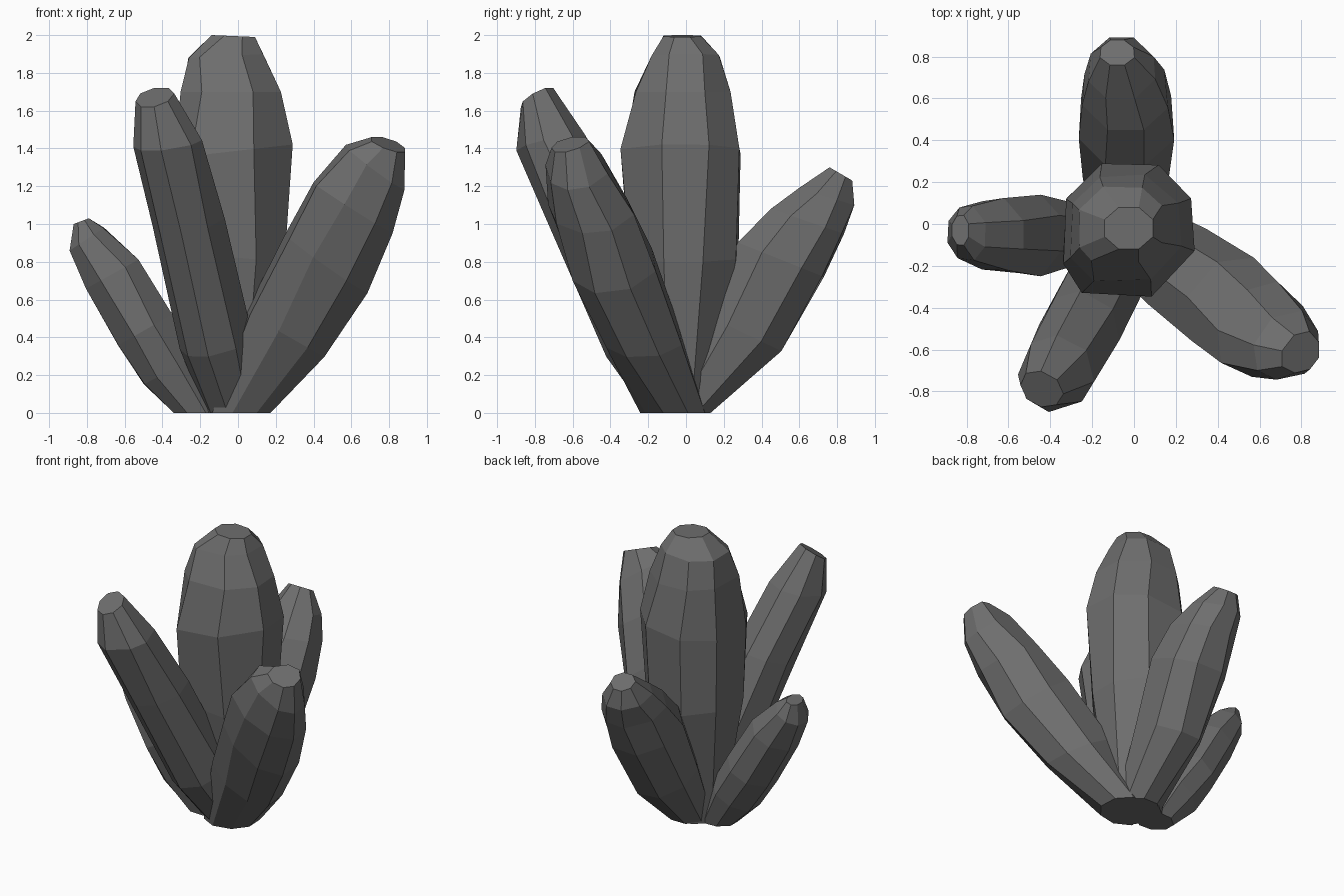
import bpy, bmesh, math, random
from mathutils import Vector

if "Cube" in bpy.data.objects:
    bpy.data.objects.remove(bpy.data.objects["Cube"])

random.seed(4)
SIDES = 8

stone = bpy.data.materials.new("dark_stone")
stone.diffuse_color = (0.155, 0.155, 0.155, 1)
stone.use_nodes = True
stone.node_tree.nodes["Principled BSDF"].inputs["Base Color"].default_value = stone.diffuse_color


def crystal(name, direction, stations, keel=0.06, skew=0, corner=1):
    """Loft flat-faced rings; station = (outer r, z, inner r, z, half width, side offset).
    keel narrows the outer underside, skew drops one side of each ring,
    corner squares off the inner right corner."""
    d = Vector((direction[0], direction[1], 0)).normalized()
    p = Vector((-d.y, d.x, 0))
    up = Vector((0, 0, 1))
    bm = bmesh.new()
    rings = []
    last = len(stations) - 1
    for k, (ro, zo, ri, zi, half, off) in enumerate(stations):
        outer = d * ro + up * zo
        inner = d * ri + up * zi
        mid, a = (outer + inner) / 2, (outer - inner) / 2
        inside = 0 < k < last
        ring = []
        for i in range(SIDES):
            t = 2 * math.pi * (i + 0.5) / SIDES
            t += random.uniform(-0.1, 0.1) if inside else 0
            c = math.cos(t) / math.cos(math.pi / SIDES)
            s = math.sin(t) / math.cos(math.pi / SIDES)
            if inside and c < 0 and s < 0:
                if c < s:
                    s *= corner
                else:
                    c *= corner
            side = half * s * (1 - keel * c)
            v = mid + a * c + p * (off + side)
            if inside:
                v.z -= skew * side
            v.z = min(max(v.z, 0), 2)
            ring.append(bm.verts.new(v))
        rings.append(ring)
    for r0, r1 in zip(rings, rings[1:]):
        for i in range(SIDES):
            n = (i + 1) % SIDES
            bm.faces.new((r0[i], r0[n], r1[n], r1[i]))
    bm.faces.new(rings[0][::-1])
    bm.faces.new(rings[-1])
    bmesh.ops.recalc_face_normals(bm, faces=bm.faces)
    mesh = bpy.data.meshes.new(name)
    bm.to_mesh(mesh)
    bm.free()
    mesh.materials.append(stone)
    bpy.context.collection.objects.link(bpy.data.objects.new(name, mesh))


# Tall upright shaft
crystal("center_shaft", (1, 0), [
    (.14, 0, -.22, 0, .14, -.03),
    (.24, .80, -.33, .85, .29, -.015),
    (.28, 1.42, -.33, 1.35, .315, -.025),
    (.22, 1.7, -.30, 1.70, .25, -.02),
    (.14, 1.9, -.26, 1.88, .18, 0),
    (.09, 1.99, -.14, 2, .10, -.02)], keel=0, corner=1.5)

# Leaning shafts around it
crystal("back_shaft", (0, 1), [
    (.13, 0, -.12, 0, .14, .03),
    (.50, .33, .10, .52, .20, .04),
    (.73, .72, .28, .90, .225, .035),
    (.83, .95, .45, 1.08, .20, .04),
    (.89, 1.10, .60, 1.19, .155, .06),
    (.88, 1.23, .76, 1.30, .08, .08)])

crystal("left_shaft", (-1, 0), [
    (.34, 0, .10, 0, .10, .05),
    (.50, .15, .22, .30, .15, .05),
    (.63, .36, .35, .52, .185, .055),
    (.80, .66, .53, .81, .17, .055),
    (.89, .86, .71, .98, .125, .045),
    (.87, 1.0, .79, 1.03, .07, .03)])

crystal("front_left_shaft", (-.48, -.88), [
    (.21, 0, -.10, 0, .13, .0),
    (.44, .30, .10, .45, .18, .01),
    (.76, .95, .40, 1.07, .18, .015),
    (.98, 1.39, .64, 1.47, .17, .015),
    (.98, 1.62, .83, 1.72, .10, -.01)])

crystal("front_right_shaft", (.79, -.61), [
    (.21, 0, -.08, 0, .17, -.05),
    (.55, .32, .15, .50, .21, -.035),
    (.83, .66, .42, .92, .23, -.025),
    (.99, .98, .62, 1.18, .225, -.03),
    (1.08, 1.20, .80, 1.39, .165, -.015),
    (1.09, 1.38, .93, 1.46, .10, .0)], keel=.15, skew=.35)
